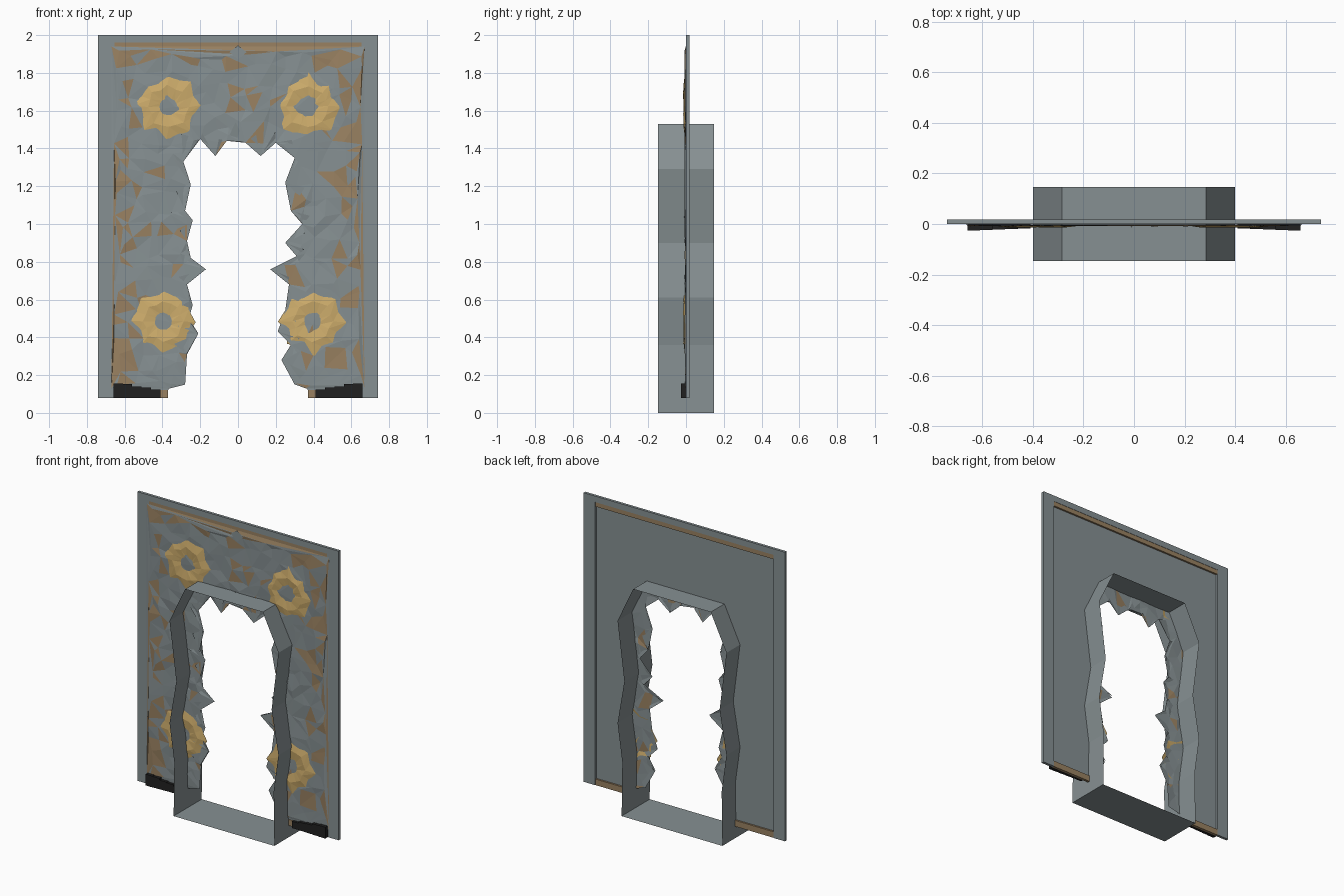
import bpy, bmesh, math, random
from mathutils import Vector
from mathutils.geometry import delaunay_2d_cdt

if "Cube" in bpy.data.objects:
    bpy.data.objects.remove(bpy.data.objects["Cube"])

random.seed(7)


def material(name, color):
    m = bpy.data.materials.new(name)
    m.diffuse_color = (*color, 1)
    m.use_nodes = True
    m.node_tree.nodes["Principled BSDF"].inputs["Base Color"].default_value = m.diffuse_color
    return m


GREY = material("stone", (0.24, 0.28, 0.29))
TAN = material("sandstone", (0.32, 0.22, 0.12))
GOLD = material("gold", (0.62, 0.42, 0.15))
BLACK = material("black", (0.015, 0.015, 0.015))


def make(name, verts, faces, mats, picks=None):
    me = bpy.data.meshes.new(name)
    me.from_pydata(verts, [], faces)
    for m in mats:
        me.materials.append(m)
    if picks:
        me.polygons.foreach_set("material_index", picks)
    me.update()
    ob = bpy.data.objects.new(name, me)
    bpy.context.collection.objects.link(ob)
    return ob


def box(name, x0, x1, y0, y1, z0, z1, mat):
    v = [(x, y, z) for x in (x0, x1) for y in (y0, y1) for z in (z0, z1)]
    f = [(0, 1, 3, 2), (4, 6, 7, 5), (0, 4, 5, 1), (2, 3, 7, 6), (0, 2, 6, 4), (1, 5, 7, 3)]
    return make(name, v, f, [mat])


def inside(p, poly):
    hit = False
    for a, b in zip(poly, poly[1:] + poly[:1]):
        if (a[1] > p[1]) != (b[1] > p[1]):
            if p[0] < a[0] + (p[1] - a[1]) * (b[0] - a[0]) / (b[1] - a[1]):
                hit = not hit
    return hit


def sheet(name, poly, extra, depth, mats, pick):
    """Triangulated sheet filling a polygon, with y taken from depth(x, z)."""
    n = len(poly)
    pts = [Vector(p) for p in poly + extra]
    edges = [(i, (i + 1) % n) for i in range(n)]
    v, _, tris, *_ = delaunay_2d_cdt(pts, edges, [], 0, 1e-5)
    verts = [(p.x, depth(p.x, p.y), p.y) for p in v]
    faces, picks = [], []
    for t in tris:
        c = sum((v[i] for i in t), Vector((0, 0))) / 3
        if inside(c, poly):
            faces.append(tuple(t))
            picks.append(pick(c))
    return make(name, verts, faces, mats, picks)


# Doorway lining: thin folded band through the wall
half = [(0.37, 0), (0.365, 0.36), (0.40, 0.61), (0.35, 0.90), (0.40, 1.29), (0.285, 1.53)]
loop = half + [(-x, z) for x, z in reversed(half)]
n = len(loop)
make("doorway_lining", [(x, y, z) for y in (-0.147, 0.147) for x, z in loop],
     [(i, i + n, (i + 1) % n + n, (i + 1) % n) for i in range(n)], [GREY])

# Recessed backing sheet, cut to the doorway
arch = [(0.37, 0.08)] + half[1:]
back_poly = [(0.74, 0.08), (0.74, 2.0), (-0.74, 2.0), (-0.74, 0.08)] \
    + [(-x, z) for x, z in arch] + arch[::-1]
sheet("backing", back_poly, [], lambda x, z: 0.004, [GREY], lambda c: 0)

# Outer border
for s in (-1, 1):
    a, b = sorted((s * 0.655, s * 0.74))
    box("border_side", a, b, 0, 0.018, 0.08, 2.0, GREY)
    a, b = sorted((s * 0.37, s * 0.655))
    box("border_foot", a, b, 0, 0.016, 0.08, 0.12, TAN)
box("border_top", -0.655, 0.655, 0, 0.018, 1.96, 2.0, GREY)
box("border_top_trim", -0.655, 0.655, 0.002, 0.016, 1.93, 1.96, TAN)

# Rough faceted stone front with a ragged doorway edge
ragged = [(-0.36, 0.13), (-0.28, 0.15), (-0.27, 0.31), (-0.21, 0.42), (-0.26, 0.50), (-0.24, 0.57),
          (-0.27, 0.68), (-0.17, 0.76), (-0.25, 0.82), (-0.27, 0.91), (-0.24, 1.02), (-0.28, 1.07),
          (-0.25, 1.21), (-0.29, 1.33), (-0.20, 1.45), (-0.12, 1.36), (-0.06, 1.44),
          (0.04, 1.43), (0.12, 1.36), (0.20, 1.43), (0.30, 1.35), (0.25, 1.22), (0.28, 1.07),
          (0.34, 1.0), (0.25, 0.90), (0.31, 0.83), (0.17, 0.76), (0.27, 0.68), (0.25, 0.54),
          (0.21, 0.43), (0.28, 0.36), (0.23, 0.28), (0.30, 0.15), (0.36, 0.13)]
rock_poly = ragged + [(0.67, 0.13), (0.67, 1.94), (-0.67, 1.94), (-0.67, 0.13)]
extra = []
for i in range(18):
    for j in range(24):
        p = (-0.63 + i * 0.074 + random.uniform(-.03, .03), 0.17 + j * 0.075 + random.uniform(-.03, .03))
        if inside(p, rock_poly):
            extra.append(p)


def rock_depth(x, z):
    if abs(x) > 0.66 or z > 1.935 or z < 0.135:
        return -0.001
    return random.uniform(-0.009, -0.001)


def rock_color(c):
    edge = abs(c.x) > 0.53 or c.y > 1.84
    return int(random.random() < (0.38 if edge else 0.05))


sheet("rock_face", rock_poly, extra, rock_depth, [GREY, TAN], rock_color)

# Ragged shards standing out along the doorway edge
verts, faces = [], []
for (x, z), (u, w) in zip(ragged[1:-2], ragged[2:-1]):
    k = len(verts)
    m = Vector(((x + u) / 2, (z + w) / 2))
    away = (m - Vector((0, min(m.y, 1.0)))).normalized() * random.uniform(0.05, 0.11)
    verts += [(x, -0.004, z), (u, 0.003, w), (m.x + away.x, -0.012, m.y + away.y)]
    faces.append((k, k + 1, k + 2))
make("edge_shards", verts, faces, [GREY])


# Rosettes: eight-lobed rings
def rosette(name, cx, cz, r):
    rings = [(0.045, 0.045, -0.006), (r * 0.62, r * 0.56, -0.013), (r, r * 0.84, -0.003)]
    v, f = [], []
    for a, b, y in rings:
        for i in range(16):
            t = math.tau * i / 16 + random.uniform(-.06, .06)
            q = (a if i % 2 == 0 else b) * random.uniform(0.94, 1.06)
            v.append((cx + q * math.cos(t), y + random.uniform(-.002, .001), cz + q * math.sin(t)))
    for k in (0, 16):
        for i in range(16):
            j = (i + 1) % 16
            f += [(k + i, k + j, k + 16 + j), (k + i, k + 16 + j, k + 16 + i)]
    make(name, v, f, [GOLD])


for s in (-1, 1):
    rosette("upper_rosette", s * 0.37, 1.62, 0.18)
    rosette("lower_rosette", s * 0.395, 0.485, 0.175)
    # Octagonal seat behind each upper rosette
    ring = [(s * 0.36 + 0.12 * math.cos(math.tau * i / 8), 0.008,
             1.62 + 0.10 * math.sin(math.tau * i / 8)) for i in range(8)]
    make("rosette_seat", ring, [tuple(range(8))], [GREY])
    # Stepped black feet
    for i, h in enumerate((0.155, 0.152, 0.14, 0.135, 0.125)):
        a, b = sorted((s * (0.66 - i * 0.05), s * (0.61 - i * 0.05)))
        box("foot_block", a, b, -0.026 + i * 0.002, 0, 0.08, h, BLACK)

# Small diamond above the doorway
make("keystone_diamond", [(-0.045, -0.011, 1.91), (0, -0.011, 1.87), (0.045, -0.011, 1.91), (0, -0.011, 1.945)],
     [(0, 1, 2, 3)], [GREY])
